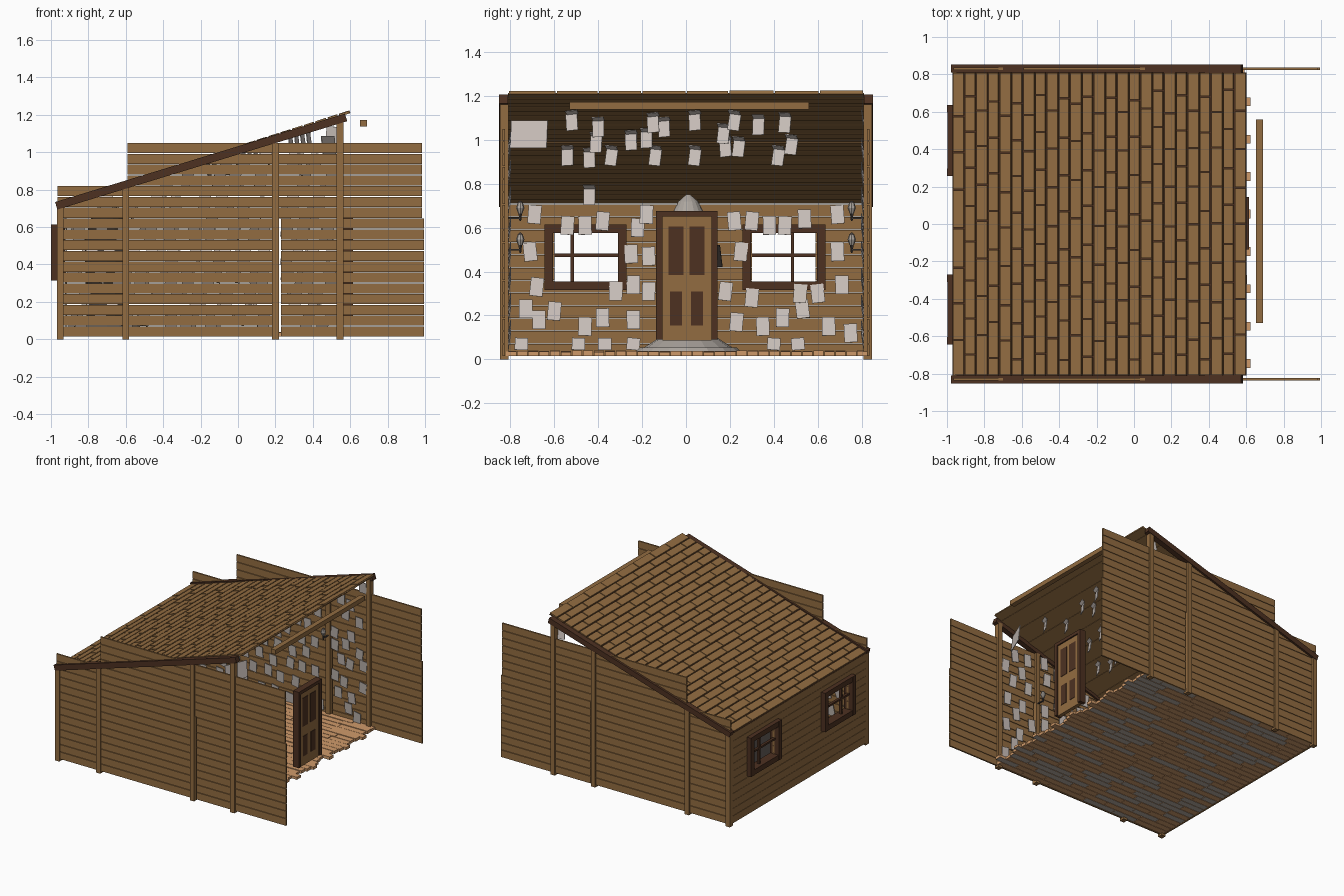
import bpy, bmesh, math, random
from mathutils import Matrix, Vector

random.seed(4)
if "Cube" in bpy.data.objects:
    bpy.data.objects.remove(bpy.data.objects["Cube"])


def material(name, rgb):
    lin = [((c / 255 + 0.055) / 1.055) ** 2.4 for c in rgb] + [1]
    m = bpy.data.materials.new(name)
    m.use_nodes = True
    m.diffuse_color = lin
    m.node_tree.nodes["Principled BSDF"].inputs["Base Color"].default_value = lin
    return m


WOOD = material("brown wood", (146, 108, 65))
DARK = material("dark wood", (77, 49, 33))
PAPER = material("pale warm grey", (208, 198, 192))
TAN = material("tan wood", (207, 154, 106))
WEATHERED = material("weathered wood", (182, 170, 160))
STONE = material("grey stone", (172, 165, 158))
IRON = material("dark iron", (72, 66, 63))


class Part:
    """Collects simple solids into one named object."""

    def __init__(self, name, *mats):
        self.name, self.mats, self.bm = name, mats, bmesh.new()

    def paint(self, verts, slot, only=None):
        for f in {f for v in verts for f in v.link_faces}:
            f.normal_update()
            if only is None or f.normal.z * only > 0.5:
                f.material_index = slot

    def box(self, center, size, rot=Matrix(), slot=0, only=None):
        m = Matrix.Translation(center) @ rot @ Matrix.Diagonal((*size, 1))
        verts = bmesh.ops.create_cube(self.bm, size=1, matrix=m)["verts"]
        self.paint(verts, slot, only)

    def span(self, x0, x1, y0, y1, z0, z1, slot=0, only=None):
        self.box(((x0 + x1) / 2, (y0 + y1) / 2, (z0 + z1) / 2),
                 (x1 - x0, y1 - y0, z1 - z0), slot=slot, only=only)

    def cone(self, x, y, z0, z1, r0, r1, sides=16, slot=0):
        m = Matrix.Translation((x, y, (z0 + z1) / 2))
        self.paint(bmesh.ops.create_cone(
            self.bm, cap_ends=True, segments=sides, radius1=r0, radius2=r1,
            depth=z1 - z0, matrix=m)["verts"], slot)

    def done(self):
        me = bpy.data.meshes.new(self.name)
        self.bm.to_mesh(me)
        self.bm.free()
        for m in self.mats:
            me.materials.append(m)
        bpy.context.collection.objects.link(bpy.data.objects.new(self.name, me))


def turn(angle, axis):
    return Matrix.Rotation(angle, 4, axis)


def roof_z(x):
    return 1.037 + 0.318 * x


def tilt(amount=0.13):
    return random.uniform(-amount, amount)


PITCH = 0.0577
SLOPE = math.atan(0.318)

# Side walls of horizontal boards, with posts and sloping edge beams
for side, label in ((-1, "right"), (1, "left")):
    wall = Part(label + "_wall", WOOD)
    for x0, x1, low, high in ((-0.965, -0.61, 0, 14), (-0.59, 0.205, 0, 18),
                              (0.23, 0.995, 0, 11), (0.205, 0.985, 11, 18)):
        for i in range(low, high):
            z = 0.015 + i * PITCH
            wall.span(x0, x1, side * 0.83 - 0.006, side * 0.83 + 0.006,
                      z, z + PITCH - 0.004)
    wall.done()

    posts = Part(label + "_posts", WOOD)
    for x, top in ((-0.95, 0.72), (-0.6, 0.81), (0.2, 1.05), (0.545, 1.17)):
        posts.span(x - 0.018, x + 0.018, side * 0.828 - 0.02,
                   side * 0.828 + 0.02, 0, top)
    posts.done()

    beam = Part(label + "_roof_edge_beam", DARK)
    beam.box((-0.197, side * 0.831, 0.95), (1.62, 0.042, 0.042),
             turn(-math.atan(0.305), 'Y'))
    beam.done()

# Back wall, boards interrupted by the two window openings
back = Part("back_wall", WOOD)
for i in range(12):
    z0 = 0.015 + i * PITCH
    z1 = z0 + PITCH - 0.002
    for y0, y1, opening in ((-0.82, -0.6, 0), (-0.6, -0.31, 1), (-0.31, 0.3, 0),
                            (0.3, 0.59, 1), (0.59, 0.82, 0)):
        if not opening or z1 <= 0.35 or z0 >= 0.575:
            back.span(-0.965, -0.95, y0, y1, z0, z1)
        else:
            if z0 < 0.35:
                back.span(-0.965, -0.95, y0, y1, z0, 0.35)
            if z1 > 0.575:
                back.span(-0.965, -0.95, y0, y1, 0.575, z1)
back.done()

# Window frames with cross bars
for label, y0, y1, bar in (("right", -0.645, -0.27, -0.518), ("left", 0.257, 0.636, 0.486)):
    win = Part(label + "_window", DARK)
    for a, b in ((y0, y0 + 0.04), (y1 - 0.04, y1)):
        win.span(-1, -0.925, a, b, 0.315, 0.615)
    for a, b in ((0.315, 0.355), (0.575, 0.615)):
        win.span(-0.998, -0.927, y0, y1, a, b)
    win.span(-0.97, -0.95, bar - 0.007, bar + 0.007, 0.355, 0.575)
    win.span(-0.97, -0.95, y0 + 0.04, y1 - 0.04, 0.467, 0.481)
    win.done()

# Roof of staggered shingles with dark seams, on thin ceiling boards
roof = Part("roof_shingles", WOOD)
lining = Part("roof_lining", WOOD, DARK)
ROWS, STEP = 25, 0.0628
for r in range(ROWS):
    x = -0.97 + (r + 0.5) * STEP
    y = -0.81
    cut = -0.81 + (0.1 if r % 2 else 0.2) + tilt(0.02)
    seam = 0.011 if r % 2 else 0.006
    lining.box((x, 0, roof_z(x) - 0.017 - 0.003 * (r % 2)),
               (STEP * 1.06, 1.62, 0.004), turn(-SLOPE, 'Y'), 1, 1)
    while y < 0.8:
        end = 0.81 if cut > 0.74 else cut
        roof.box((x, (y + end) / 2, roof_z(x) - 0.009 + tilt(0.0015)),
                 ((STEP - seam) * 1.05, end - y - 0.007, 0.01), turn(-SLOPE, 'Y'))
        y, cut = end, end + 0.2 + tilt(0.012)
roof.done()
lining.done()

# Plank floor with ragged front ends, some planks weathered underneath
floor = Part("plank_floor", TAN, WEATHERED)
WIDTH = 0.05
for i in range(33):
    y = -0.82 + i * WIDTH
    x, end = -0.95, 0.625 if i % 4 == 1 else 0.59 + tilt(0.02)
    nxt = x + random.uniform(0.1, 0.3)
    while x < end:
        stop = end if nxt > end - 0.08 else nxt
        floor.span(x, stop - 0.003, y, y + WIDTH - 0.003, 0.016,
                   0.037 + tilt(0.003), random.random() < 0.42, -1)
        x, nxt = stop, stop + random.uniform(0.2, 0.34)
floor.done()

# Free standing beam ahead of the roof
front_beam = Part("front_beam", WOOD)
front_beam.span(0.652, 0.69, -0.53, 0.56, 1.138, 1.173)
front_beam.done()

# Door with dark frame and four dark panels on both faces
frame = Part("door_frame", DARK)
for y in (-0.122, 0.13):
    frame.span(0.565, 0.615, y - 0.014, y + 0.014, 0.09, 0.67)
frame.span(0.565, 0.615, -0.136, 0.144, 0.65, 0.675)
frame.done()
door = Part("door", WOOD, DARK)
door.span(0.577, 0.605, -0.108, 0.116, 0.085, 0.65)
for y in (-0.046, 0.05):
    for z0, z1, w in ((0.385, 0.605, 0.034), (0.155, 0.31, 0.028)):
        door.span(0.574, 0.608, y - w, y + w, z0, z1, 1)
door.done()

# Stove on a stone hearth
stove = Part("stove", STONE, IRON)
stove.cone(-0.7, 0.01, 0.034, 0.055, 0.24, 0.22)
stove.cone(-0.7, 0.01, 0.055, 0.1, 0.2, 0.13)
stove.cone(-0.7, 0.01, 0.1, 0.52, 0.11, 0.12, slot=1)
stove.cone(-0.7, 0.1, 0.42, 0.52, 0.067, 0.055, slot=1)
stove.cone(-0.7, 0.01, 0.52, 0.67, 0.12, 0.08, slot=1)
stove.cone(-0.7, 0.01, 0.67, 0.72, 0.07, 0.045)
stove.cone(-0.7, 0.01, 0.72, 0.75, 0.045, 0.01)
stove.done()

# Wall lanterns on the inner posts
for side, label in ((-1, "right"), (1, "left")):
    lamps = Part(label + "_lanterns", IRON, STONE)
    for x, z in ((0.2, 0.69), (-0.6, 0.545)):
        y = side * 0.755
        lamps.span(x - 0.005, x + 0.005, min(y, side * 0.81), max(y, side * 0.81),
                   z - 0.05, z - 0.043)
        lamps.cone(x, y, z - 0.06, z - 0.025, 0.004, 0.008, 8)
        lamps.cone(x, y, z - 0.025, z, 0.01, 0.019, 8, 1)
        lamps.cone(x, y, z, z + 0.022, 0.019, 0.012, 8, 1)
        lamps.cone(x, y, z + 0.022, z + 0.032, 0.013, 0.003, 8)
    lamps.done()

# Paper sheets pinned to the back wall and under the roof (y, z in hundredths)
BACK = """-69,66 -54,61 -46,61 -38,63 -22,60 -18,66 -71,49 -68,33 -73,23 -67,18 -60,22
-75,7 -49,7 -46,15 -38,19 -24,18 -24,34 -32,31 -25,48 -37,7 -24,7 -17,47 -17,31 22,63
30,63 38,61 45,61 54,64 69,66 69,49 71,34 60,30 52,30 53,23 44,19 35,15 23,17 18,31
25,49 65,15 40,7 51,7 30,28 75,12"""
CEILING = """-52,109 -40,106 -15,108 -10,106 4,109 22,109 33,107 45,108 -41,99 -25,100
-18,101 17,103 24,97 48,98 -54,93 -44,92 -34,93 -14,93 4,93 18,97 42,93 -44,75"""


def pairs(text):
    return [[int(n) / 100 for n in p.split(",")] for p in text.split()]


sheets = Part("back_wall_papers", PAPER)
for y, z in pairs(BACK):
    sheets.box((-0.92, y, z), (0.004, 0.06, 0.085 if z > 0.1 else 0.055),
               turn(tilt(), 'X') @ turn(-0.12, 'Y'))
sheets.done()

# Each hanging sheet has a short fold at its top
hanging = Part("ceiling_papers", PAPER)
for y, z in pairs(CEILING):
    place = Matrix.Translation(((z + 0.06 - 1.03) / 0.318, y, z))
    spin = turn(-0.35, 'Z') @ turn(tilt(), 'X')
    hanging.box(place @ Vector((0, 0, -0.01)), (0.004, 0.056, 0.075),
                spin @ turn(-0.12, 'Y'))
    hanging.box(place @ Vector((0.006, 0, 0.035)), (0.004, 0.056, 0.025),
                spin @ turn(0.9, 'Y'))
hanging.box((0.485, -0.715, 1.025), (0.004, 0.18, 0.125), turn(-0.4, 'Z') @ turn(-0.1, 'Y'))
hanging.done()

# Paper sheets on the inner faces of the side walls
for side, label in ((-1, "right"), (1, "left")):
    sheets = Part(label + "_wall_papers", PAPER)
    for i in range(12):
        for j in range(9):
            x = -0.86 + i * 0.122 + (j % 2) * 0.05 + tilt(0.03)
            z = 0.1 + j * 0.122 + tilt(0.03)
            if z < roof_z(x) - 0.08 and abs(x - 0.2) > 0.04 and x < 0.51:
                sheets.box((x, side * 0.806, z), (0.062, 0.004, 0.09),
                           turn(tilt() + 0.12, 'Y') @ turn(side * 0.15, 'X'))
    sheets.done()
